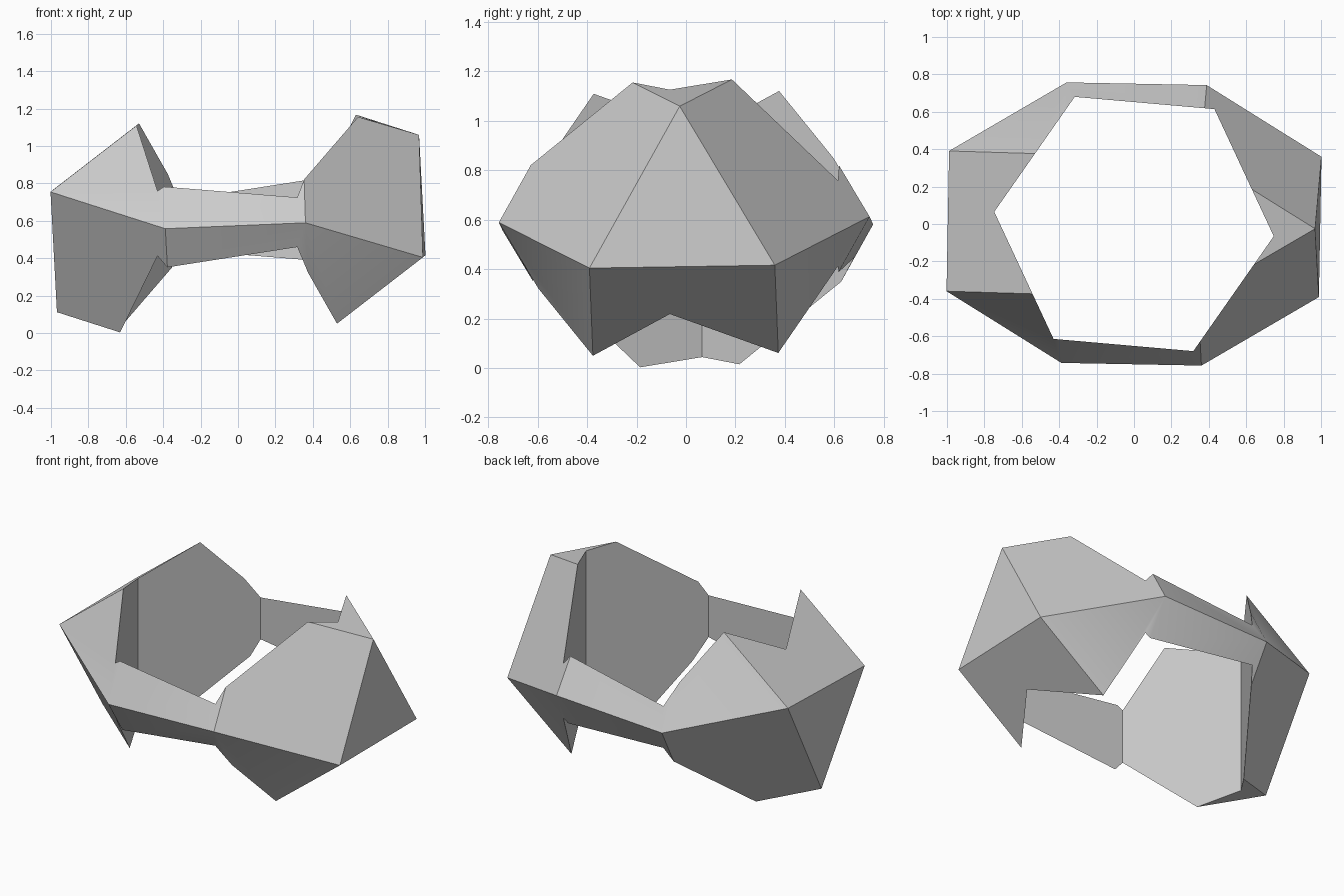
import bpy, bmesh, math
from mathutils import Euler, Vector

cube = bpy.data.objects.get("Cube")
if cube:
    bpy.data.objects.remove(cube, do_unlink=True)

EDGE = 0.75
CENTRE = Vector((0, 0, 0.585))


def ring(sides, radius, start):
    """Regular polygon as (u, v) pairs."""
    angles = [math.radians(start) + math.tau * i / sides for i in range(sides)]
    return [(radius * math.cos(a), radius * math.sin(a)) for a in angles]


def hull_object(name, points):
    """Convex solid through the points, with flat faces merged."""
    bm = bmesh.new()
    for p in points:
        bm.verts.new(p)
    bmesh.ops.convex_hull(bm, input=bm.verts[:])
    bmesh.ops.dissolve_limit(bm, angle_limit=math.radians(2),
                             verts=bm.verts[:], edges=bm.edges[:])
    bmesh.ops.recalc_face_normals(bm, faces=bm.faces[:])
    mesh = bpy.data.meshes.new(name)
    bm.to_mesh(mesh)
    bm.free()
    obj = bpy.data.objects.new(name, mesh)
    bpy.context.collection.objects.link(obj)
    return obj


# Faceted body: hexagonal drum along x with a triangular cap on each end
points = []
for side, start in ((1, 90), (-1, -90)):
    points += [Vector((side * EDGE / 2, u, v)) for u, v in ring(6, EDGE, 0)]
    cap_x = side * EDGE * (0.5 + math.sqrt(2 / 3))
    points += [Vector((cap_x, u, v)) for u, v in ring(3, EDGE / math.sqrt(3), start)]
tilt = Euler([math.radians(a) for a in (0.9, -2.4, -1.1)]).to_matrix()
body = hull_object("faceted_ring", [tilt @ p + CENTRE for p in points])

# Upright hexagonal hole
hole = hull_object("hole_cutter", [(x, y, z) for x, y in ring(6, EDGE, -5) for z in (-1, 2)])
hole.hide_render = True

cut = body.modifiers.new("hole", "BOOLEAN")
cut.operation = "DIFFERENCE"
cut.solver = "EXACT"
cut.object = hole
bpy.context.view_layer.objects.active = body
body.select_set(True)
bpy.ops.object.modifier_apply(modifier=cut.name)
bpy.data.objects.remove(hole, do_unlink=True)

# Grey finish
grey = bpy.data.materials.new("plain_grey")
grey.use_nodes = True
colour = (0.6, 0.6, 0.6, 1)
grey.diffuse_color = colour
grey.node_tree.nodes["Principled BSDF"].inputs["Base Color"].default_value = colour
body.data.materials.clear()
body.data.materials.append(grey)
bpy.ops.object.shade_smooth_by_angle(angle=math.radians(30))
